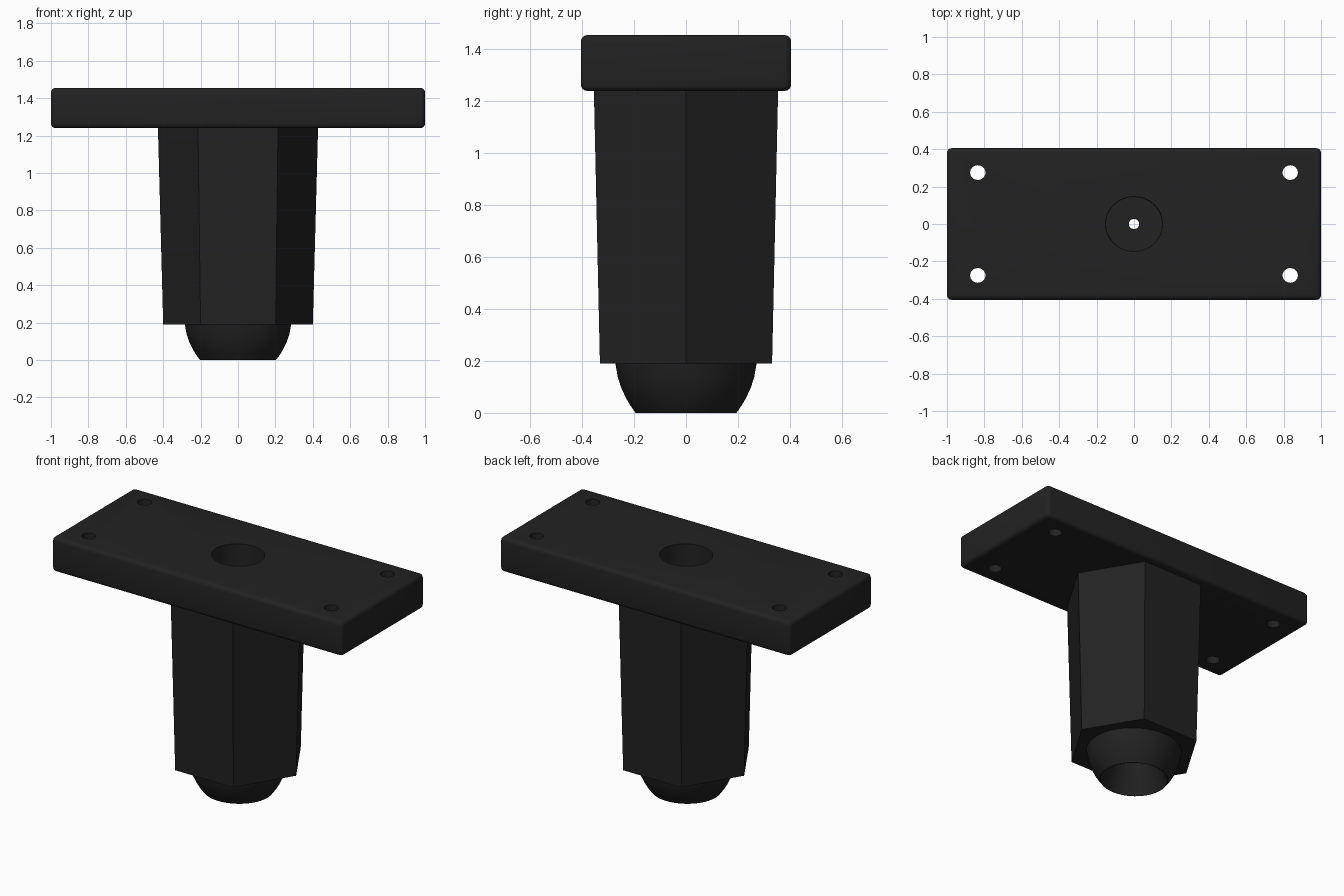
import bpy, bmesh
from math import cos, sin, tau, radians

if "Cube" in bpy.data.objects:
    bpy.data.objects.remove(bpy.data.objects["Cube"])

Y_SQUASH = 0.957  # round parts are slightly narrower front to back

mat = bpy.data.materials.new("black_plastic")
mat.diffuse_color = (0.016, 0.016, 0.016, 1)
mat.use_nodes = True
mat.node_tree.nodes["Principled BSDF"].inputs["Base Color"].default_value = mat.diffuse_color


def finish(name, bm):
    bmesh.ops.recalc_face_normals(bm, faces=bm.faces)
    mesh = bpy.data.meshes.new(name)
    bm.to_mesh(mesh)
    bm.free()
    mesh.materials.append(mat)
    obj = bpy.data.objects.new(name, mesh)
    bpy.context.collection.objects.link(obj)
    return obj


def lathe(name, profile, sides, x=0, y=0):
    """Closed solid turned from (radius, z) points."""
    bm = bmesh.new()
    rings = [[bm.verts.new((x + r * cos(tau * i / sides),
                            y + r * sin(tau * i / sides) * Y_SQUASH, z))
              for i in range(sides)] for r, z in profile]
    for a, b in zip(rings, rings[1:]):
        for i in range(sides):
            j = (i + 1) % sides
            bm.faces.new((a[i], a[j], b[j], b[i]))
    bm.faces.new(rings[0][::-1])
    bm.faces.new(rings[-1])
    return finish(name, bm)


def activate(obj):
    bpy.ops.object.select_all(action='DESELECT')
    obj.select_set(True)
    bpy.context.view_layer.objects.active = obj


def cut(obj, cutters):
    activate(obj)
    for c in cutters:
        mod = obj.modifiers.new("hole", 'BOOLEAN')
        mod.operation = 'DIFFERENCE'
        mod.solver = 'EXACT'
        mod.object = c
        bpy.ops.object.modifier_apply(modifier=mod.name)


# Mounting plate with rounded edges
bm = bmesh.new()
bmesh.ops.create_cube(bm, size=1)
for v in bm.verts:
    v.co = (v.co.x * 2, v.co.y * 0.81, 1.3475 + v.co.z * 0.215)
bmesh.ops.bevel(bm, geom=bm.edges[:], offset=0.025, segments=4,
                profile=0.5, affect='EDGES')
plate = finish("mounting_plate", bm)

# Tapered hexagonal column
column = lathe("hex_column", [(0.40, 0.19), (0.428, 1.24)], 6)

# Rounded foot
foot = lathe("rounded_foot", [(0.203, 0), (0.225, 0.03), (0.243, 0.06),
                              (0.262, 0.10), (0.275, 0.14), (0.284, 0.19)], 64)

# Cutters: stepped centre bore and four screw holes
bore = lathe("bore_cutter", [(0.205, -0.01), (0.195, 0.01), (0.028, 0.40),
                             (0.028, 0.75), (0.15, 0.75), (0.153, 1.5)], 64)
screws = [lathe("screw_hole_cutter", [(0.041, 1.1), (0.041, 1.6)], 32,
                sx * 0.835, sy * 0.275) for sx in (-1, 1) for sy in (-1, 1)]

cut(plate, [bore] + screws)
cut(column, [bore])
cut(foot, [bore])
for c in [bore] + screws:
    bpy.data.objects.remove(c)

for obj in (plate, column, foot):
    activate(obj)
    bpy.ops.object.shade_smooth_by_angle(angle=radians(30))
